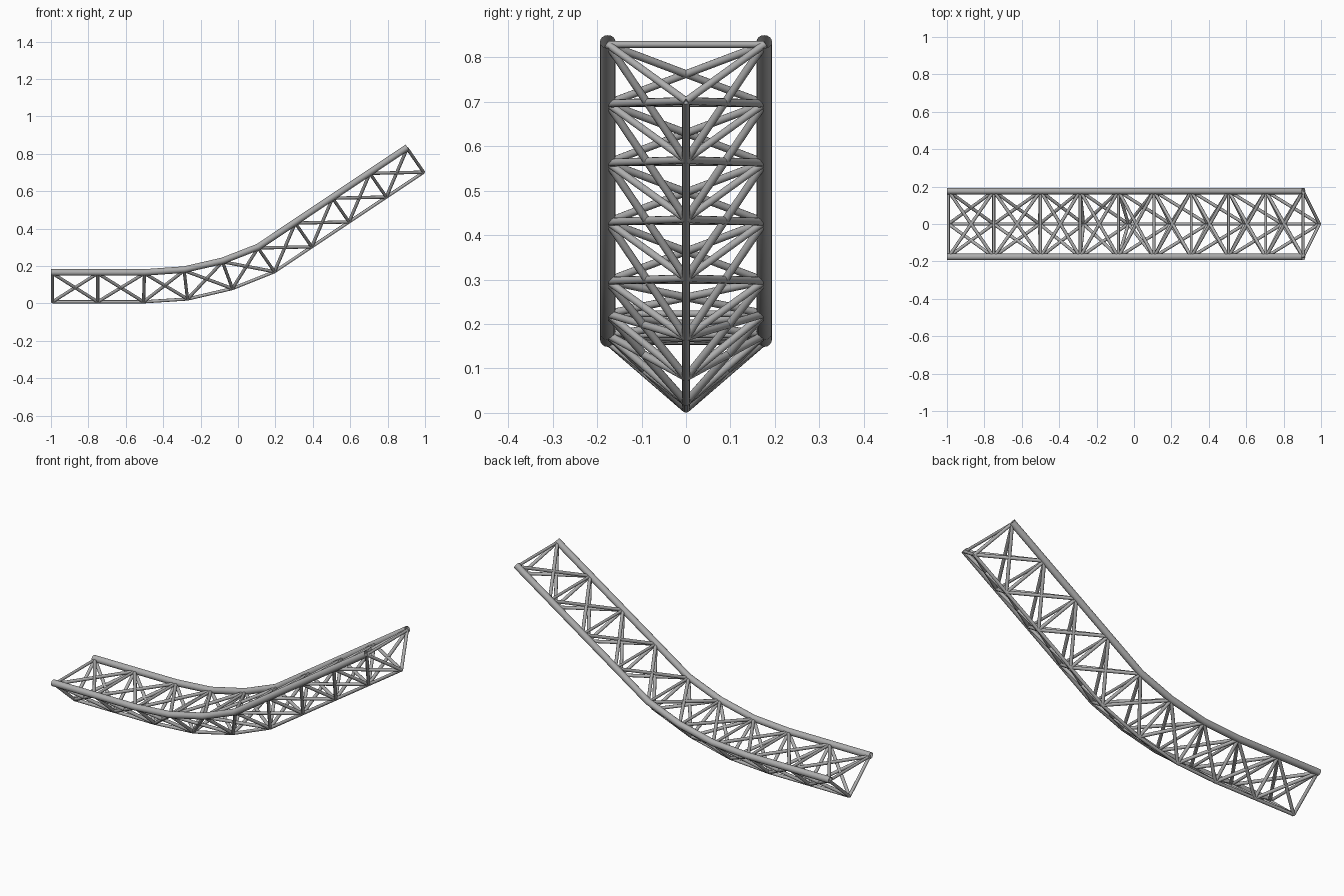
import bpy
import math
from mathutils import Vector

cube = bpy.data.objects.get("Cube")
if cube:
    bpy.data.objects.remove(cube, do_unlink=True)

steel = bpy.data.materials.new("grey steel")
steel.use_nodes = True
GREY = (0.42, 0.42, 0.42, 1)
steel.diffuse_color = GREY
steel.node_tree.nodes["Principled BSDF"].inputs["Base Color"].default_value = GREY


def tubes(name, paths, radius, resolution, caps=True):
    """Round tubes swept along straight-segment paths, as one mesh."""
    curve = bpy.data.curves.new(name, "CURVE")
    curve.dimensions = "3D"
    curve.bevel_depth = radius
    curve.bevel_resolution = resolution
    curve.use_fill_caps = caps
    for path in paths:
        spline = curve.splines.new("POLY")
        spline.points.add(len(path) - 1)
        for point, co in zip(spline.points, path):
            point.co = (*co, 1)
    obj = bpy.data.objects.new(name, curve)
    bpy.context.collection.objects.link(obj)
    bpy.ops.object.select_all(action="DESELECT")
    obj.select_set(True)
    bpy.context.view_layer.objects.active = obj
    bpy.ops.object.convert(target="MESH")
    obj = bpy.context.object
    obj.data.materials.clear()
    obj.data.materials.append(steel)
    bpy.ops.object.shade_smooth_by_angle(angle=math.radians(60))


# Side profile of the track: (x, z) of the keel and of the rails at each frame
HALF = 0.176
keel_xz = [(-0.992, 0.009), (-0.75, 0.009), (-0.505, 0.009), (-0.27, 0.024),
           (-0.03, 0.08), (0.195, 0.17)]
rail_xz = [(-0.992, 0.166), (-0.75, 0.166), (-0.5, 0.166), (-0.288, 0.181),
           (-0.083, 0.228), (0.107, 0.302)]
# Straight climb: equal bays
for i in range(4):
    for line in (keel_xz, rail_xz):
        x, z = line[-1]
        line.append((x + 0.1993, z + 0.133))

keel = [Vector((x, 0, z)) for x, z in keel_xz]

# Open-ended running rails and the lower chord
for name, side in (("left_rail", HALF), ("right_rail", -HALF)):
    path = [Vector((x, side, z)) for x, z in rail_xz]
    path[0].x = -1
    path[-1] += Vector((0.002, 0, 0.0013))
    tubes(name, [path], 0.0175, 6, caps=False)
tubes("keel_chord", [keel], 0.0085, 4)

# Joints sit slightly below the rail centre lines
left = [Vector((x, HALF, z - 0.005)) for x, z in rail_xz]
right = [Vector((x, -HALF, z - 0.005)) for x, z in rail_xz]

# Triangular frame at every station
legs = []
for k, l, r in zip(keel, left, right):
    legs += [(k, l), (k, r)]
tubes("frame_legs", legs, 0.0085, 4)
tubes("cross_ties", list(zip(left, right)), 0.0075, 4)

# Crossed braces on the two sloping sides and across the top of each bay
for name, a, b in (("left_braces", keel, left), ("right_braces", keel, right),
                   ("top_braces", left, right)):
    braces = []
    for i in range(len(keel) - 1):
        braces += [(a[i], b[i + 1]), (b[i], a[i + 1])]
    tubes(name, braces, 0.0088, 4)
